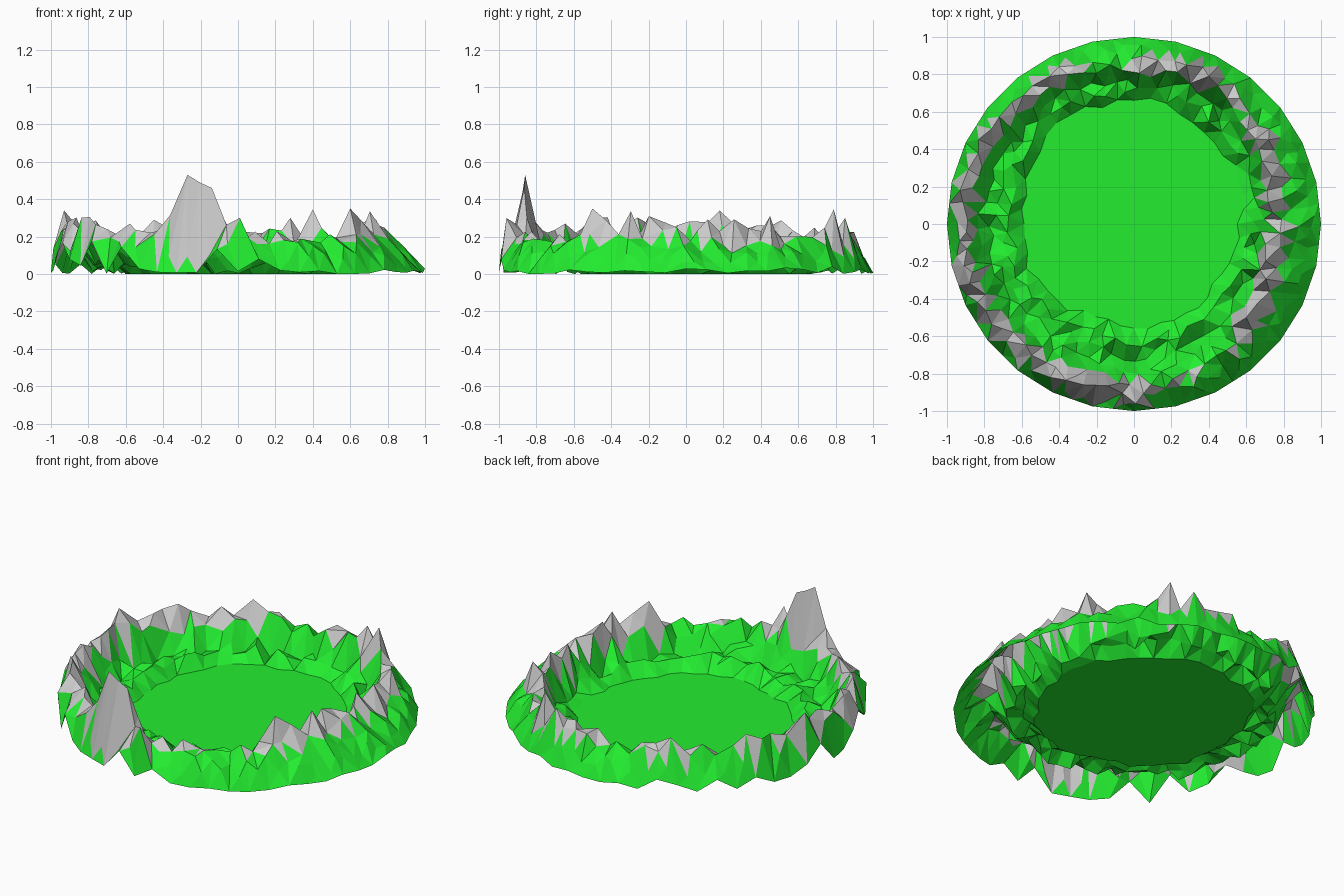
import bpy, math, random
from mathutils import Vector
from mathutils.geometry import delaunay_2d_cdt

if "Cube" in bpy.data.objects:
    bpy.data.objects.remove(bpy.data.objects["Cube"])

random.seed(7)

# Ring layout: angle, basin edge radius, ridge radius, ridge height
RING = [
    (0, .58, .73, .25), (15, .60, .75, .25), (30, .62, .80, .28), (45, .61, .84, .17),
    (60, .63, .88, .26), (75, .66, .87, .26), (90, .67, .85, .25), (103, .67, .87, .17),
    (115, .68, .90, .27), (135, .66, .91, .22), (155, .63, .94, .26), (180, .61, .95, .26),
    (205, .62, .95, .26), (225, .59, .92, .26), (240, .56, .93, .26), (256, .53, .89, .27),
    (270, .55, .93, .26), (282, .56, .88, .17), (293, .57, .88, .24), (305, .56, .86, .17),
    (317, .54, .82, .25), (335, .57, .77, .28), (360, .58, .73, .25)]

# Tall individual peaks: x, y, z
PEAKS = [(-.27, -.86, .54), (-.205, -.862, .50), (-.14, -.865, .47), (.60, -.50, .36),
         (.40, .79, .355), (-.93, .18, .35), (.72, .45, .32), (.01, -.96, .31),
         (.28, .85, .31), (-.45, .79, .30)]


def ring_at(a):
    a = math.degrees(a) % 360
    for p, q in zip(RING, RING[1:]):
        if a <= q[0]:
            k = (a - p[0]) / (q[0] - p[0])
            return [p[i] + (q[i] - p[i]) * k for i in (1, 2, 3)]


def height(x, y):
    r, (f, g, h) = math.hypot(x, y), ring_at(math.atan2(y, x))
    if r < g:
        # low inner bank, a dip behind it, then the steep rise to the ridge
        t = (r - f) / (g - f)
        prof = [(0, .05), (.22, .085), (.45, .03), (.6, .07), (.85, h), (1, h)]
        for (t0, z0), (t1, z1) in zip(prof, prof[1:]):
            if t <= t1:
                z = z0 + (z1 - z0) * (t - t0) / (t1 - t0)
                break
        rough = .02 + .05 * t
    else:
        u = (r - g) / (1 - g)
        z = h * (1 - u) + .03 * u
        rough = .06 * (1 - u) + .012
    return max(.01, z + random.uniform(-.7, 1) * rough)


points, zs = [], []


def add(x, y, z):
    points.append(Vector((x, y)))
    zs.append(z)


# Ragged rim, raised where the ridge runs close to it
for i in range(56):
    a = math.tau * i / 56 + math.pi / 2
    close = ring_at(a)[1] > .9
    r = 1 if i % 2 == 0 else .994
    add(r * math.cos(a), r * math.sin(a), .01 + random.random() ** 1.5 * (.18 if close else .04))
# Basin outline
for i in range(48):
    a = math.tau * i / 48
    r = ring_at(a)[0] + random.uniform(-.03, .015)
    add(r * math.cos(a), r * math.sin(a), .01)
for p in PEAKS:
    add(*p)

# Scattered ground points over the ring
for _ in range(9000):
    r, a = math.sqrt(random.uniform(.28, .96)), random.uniform(0, math.tau)
    p = Vector((r * math.cos(a), r * math.sin(a)))
    if r > ring_at(a)[0] + .02 and all((p - q).length > .055 for q in points):
        add(p.x, p.y, height(p.x, p.y))

v2, _, faces, orig, *_ = delaunay_2d_cdt(points, [], [], 0, 1e-5)
verts = [(v.x, v.y, zs[o[0]] - .01) for v, o in zip(v2, orig)]

# Terrain sheet with grass below and rock on the high faces
mesh = bpy.data.meshes.new("crater_terrain")
mesh.from_pydata(verts, [], [list(f) for f in faces])
for name, col in (("grass", (.017, .85, .03, 1)), ("rock", (.66, .66, .66, 1))):
    mat = bpy.data.materials.new(name)
    mat.diffuse_color = col
    mat.use_nodes = True
    mat.node_tree.nodes["Principled BSDF"].inputs["Base Color"].default_value = mat.diffuse_color
    mesh.materials.append(mat)
for poly in mesh.polygons:
    mean = sum(mesh.vertices[i].co.z for i in poly.vertices) / len(poly.vertices)
    poly.material_index = int(mean > .178)
mesh.update()
bpy.context.collection.objects.link(bpy.data.objects.new("crater_terrain", mesh))
